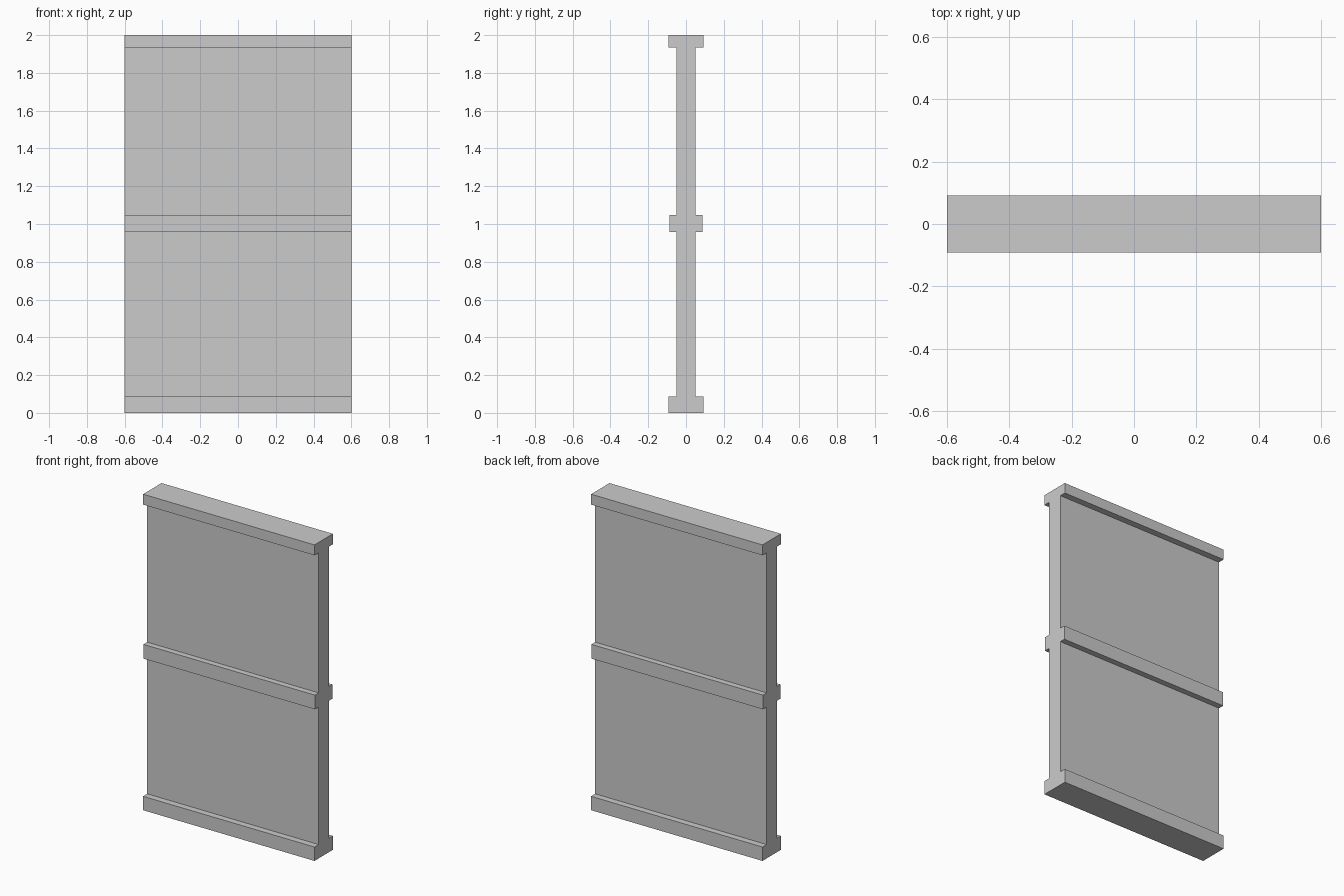
import bpy, bmesh

if "Cube" in bpy.data.objects:
    bpy.data.objects.remove(bpy.data.objects["Cube"])

HALF_WIDTH = 0.6
WEB = 0.051  # half thickness of the panel

# Rails: half depth, bottom z, top z
rails = [(0.092, 0.0, 0.088), (0.088, 0.958, 1.048), (0.092, 1.934, 2.0)]

# Right half of the side profile, bottom to top, then mirrored
half = []
for depth, z0, z1 in rails:
    if z0 > 0:
        half.append((WEB, z0))
    half += [(depth, z0), (depth, z1)]
    if z1 < 2:
        half.append((WEB, z1))
profile = half + [(-y, z) for y, z in reversed(half)]

# Panel with its rails, extruded along x
bm = bmesh.new()
face = bm.faces.new([bm.verts.new((-HALF_WIDTH, y, z)) for y, z in profile])
ext = bmesh.ops.extrude_face_region(bm, geom=[face], use_keep_orig=True)
moved = [v for v in ext["geom"] if isinstance(v, bmesh.types.BMVert)]
bmesh.ops.translate(bm, verts=moved, vec=(2 * HALF_WIDTH, 0, 0))
bmesh.ops.recalc_face_normals(bm, faces=bm.faces)

mesh = bpy.data.meshes.new("railed_panel")
bm.to_mesh(mesh)
bm.free()
bpy.context.collection.objects.link(bpy.data.objects.new("railed_panel", mesh))
